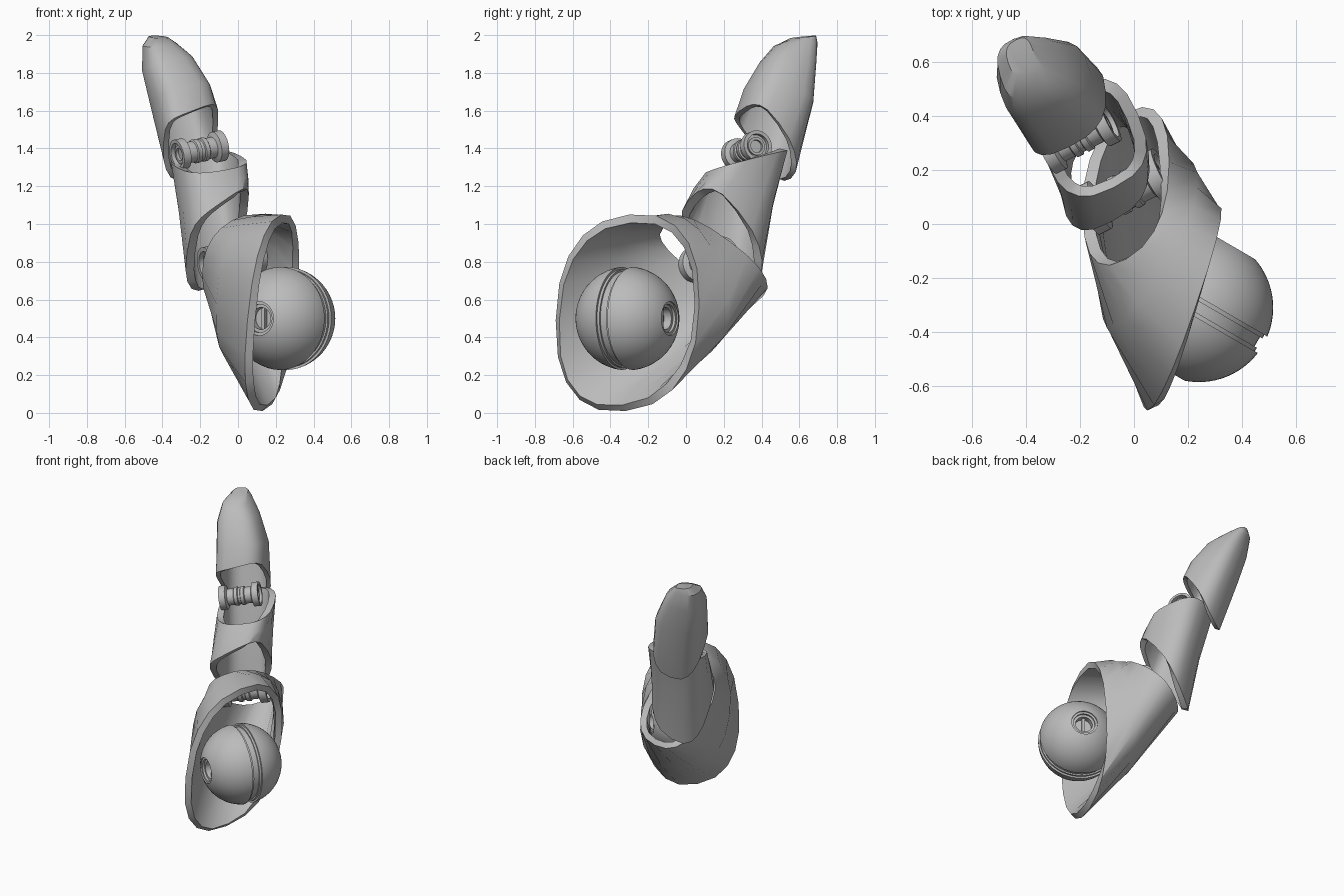
import bpy, bmesh, math
from mathutils import Vector as V

cube = bpy.data.objects.get("Cube")
if cube:
    bpy.data.objects.remove(cube, do_unlink=True)

grey = bpy.data.materials.new("plain grey")
grey.use_nodes = True
colour = (0.5, 0.5, 0.5, 1)
grey.diffuse_color = colour
grey.node_tree.nodes["Principled BSDF"].inputs["Base Color"].default_value = colour


def finish(name, bm, angle=35, thickness=0):
    mesh = bpy.data.meshes.new(name)
    bm.to_mesh(mesh)
    bm.free()
    obj = bpy.data.objects.new(name, mesh)
    bpy.context.collection.objects.link(obj)
    mesh.materials.append(grey)
    bpy.ops.object.select_all(action="DESELECT")
    obj.select_set(True)
    bpy.context.view_layer.objects.active = obj
    if thickness:
        mod = obj.modifiers.new("wall", "SOLIDIFY")
        mod.thickness = thickness
        mod.offset = -1
        bpy.ops.object.modifier_apply(modifier=mod.name)
    bpy.ops.object.shade_smooth_by_angle(angle=math.radians(angle))
    return obj


def power(value, p):
    return math.copysign(abs(value) ** (2 / p), value)


def shell(name, rings, p=2.5, sides=20, cap=False, thickness=0.04):
    """Hollow armour: skewed rounded rings (centre, half axis, half axis, arch height)."""
    bm = bmesh.new()
    loops = []
    for centre, a, b, arch in rings:
        loop = []
        for i in range(sides):
            t = math.tau * i / sides
            loop.append(bm.verts.new(V(centre) + V(a) * power(math.cos(t), p)
                                     + V(b) * power(math.sin(t), p)
                                     + V((0, 0, arch * math.cos(2 * t)))))
        loops.append(loop)
    for low, high in zip(loops, loops[1:]):
        for i in range(sides):
            j = (i + 1) % sides
            bm.faces.new((low[i], low[j], high[j], high[i]))
    if cap:
        bm.faces.new(loops[-1])
    bmesh.ops.recalc_face_normals(bm, faces=bm.faces)
    bm.faces.ensure_lookup_table()
    face = bm.faces[0]
    middle = (V(rings[0][0]) + V(rings[1][0])) / 2
    if face.normal.dot(face.calc_center_median() - middle) < 0:
        bmesh.ops.reverse_faces(bm, faces=bm.faces)
    return finish(name, bm, 30, thickness)


def lathe(name, half, centre, axis, steps=40):
    """Turn a (radius, height) half profile, mirrored in height, about the axis."""
    profile = half + [(r, -h) for r, h in reversed(half)]
    bm = bmesh.new()
    verts = [bm.verts.new((r, 0, h)) for r, h in profile]
    edges = [bm.edges.new(pair) for pair in zip(verts, verts[1:])]
    bmesh.ops.spin(bm, geom=verts + edges, cent=(0, 0, 0), axis=(0, 0, 1),
                   angle=math.tau, steps=steps, use_duplicate=False)
    bmesh.ops.remove_doubles(bm, verts=bm.verts, dist=0.0001)
    bmesh.ops.recalc_face_normals(bm, faces=bm.faces)
    obj = finish(name, bm)
    obj.location = centre
    obj.rotation_euler = V(axis).to_track_quat("Z", "Y").to_euler()


def bar(name, start, end, width, depth, side):
    """Rectangular bar between two points, its width along the side direction."""
    start, end = V(start), V(end)
    along = end - start
    wide = V(side).normalized() * width / 2
    deep = along.cross(wide).normalized() * depth / 2
    bm = bmesh.new()
    bmesh.ops.create_cube(bm, size=2)
    for v in bm.verts:
        x, y, z = v.co
        v.co = (start + end) / 2 + wide * x + deep * y + along * z / 2
    bmesh.ops.recalc_face_normals(bm, faces=bm.faces)
    finish(name, bm)


# Base shell, from the wide socket rim to the knuckle opening
shell("base_shell", [
    ((.18, -.31, .53), (.13, .38, .04), (.05, .01, .52), 0),
    ((.06, -.08, .66), (.175, .27, .08), (.02, -.12, .38), 0),
    ((-.03, .14, .82), (.16, .09, .09), (0, -.27, .2), 0),
], p=2.4, thickness=0.045)

# Middle sleeve, low at the back and arched at the front
shell("middle_shell", [
    ((-.11, .19, .93), (.16, .085, .11), (-.03, .18, -.22), .03),
    ((-.13, .25, 1.15), (.165, .085, .05), (-.06, .18, -.07), .01),
    ((-.155, .32, 1.33), (.17, .085, .03), (-.08, .185, .045), 0),
], p=2.8, thickness=0.045)

# Fingertip, tapering to a blunt end
shell("tip_shell", [
    ((-.25, .42, 1.45), (.145, .072, .055), (-.01, .135, -.18), .03),
    ((-.305, .49, 1.68), (.145, .068, .03), (-.045, .16, -.05), 0),
    ((-.375, .54, 1.85), (.12, .055, .03), (-.04, .13, -.02), 0),
    ((-.415, .58, 1.95), (.08, .035, .01), (-.03, .105, .005), 0),
    ((-.42, .62, 1.99), (.045, .025, .0), (-.02, .06, .007), 0),
], p=2.8, cap=True, thickness=0.03)

# Ball joint with a grooved equator and a recessed socket at each pole
ball_centre, ball_axis, radius = V((.24, -.31, .5)), V((.5, .86, 0)).normalized(), .275
ball = [(0, .19), (.058, .19), (.058, .235), (.075, .235), (.075, .25), (.09, .25)]
first, last = math.asin(.09 / radius), math.acos(.035 / radius)
for i in range(17):
    t = first + (last - first) * i / 16
    ball.append((radius * math.sin(t), radius * math.cos(t)))
ball += [(.26, .035), (.26, .02), (.25, .02), (.25, .008)]
lathe("ball_joint", ball, ball_centre, ball_axis, 48)
for label, sign in (("back", 1), ("front", -1)):
    hub = ball_centre + ball_axis * sign * .2
    bar(label + "_socket_bar", hub - V((0, 0, .056)), hub + V((0, 0, .056)),
        .03, .022, ball_axis)

# Hinge spools: dished end discs, thick waist and a raised centre collar
hinge_axis = V((.86, .44, .18)).normalized()
for name, centre, size in (("knuckle", (-.03, .12, .81), 1.15),
                           ("fingertip", (-.205, .32, 1.39), .97)):
    spool = [(0, .11), (.035, .11), (.035, .125), (.05, .125), (.05, .115), (.065, .115),
             (.065, .14), (.085, .14), (.085, .095), (.058, .085), (.058, .04),
             (.066, .035), (.066, .012), (.058, .008)]
    lathe(name + "_hinge", [(r * size, h * size) for r, h in spool], centre, hinge_axis)
